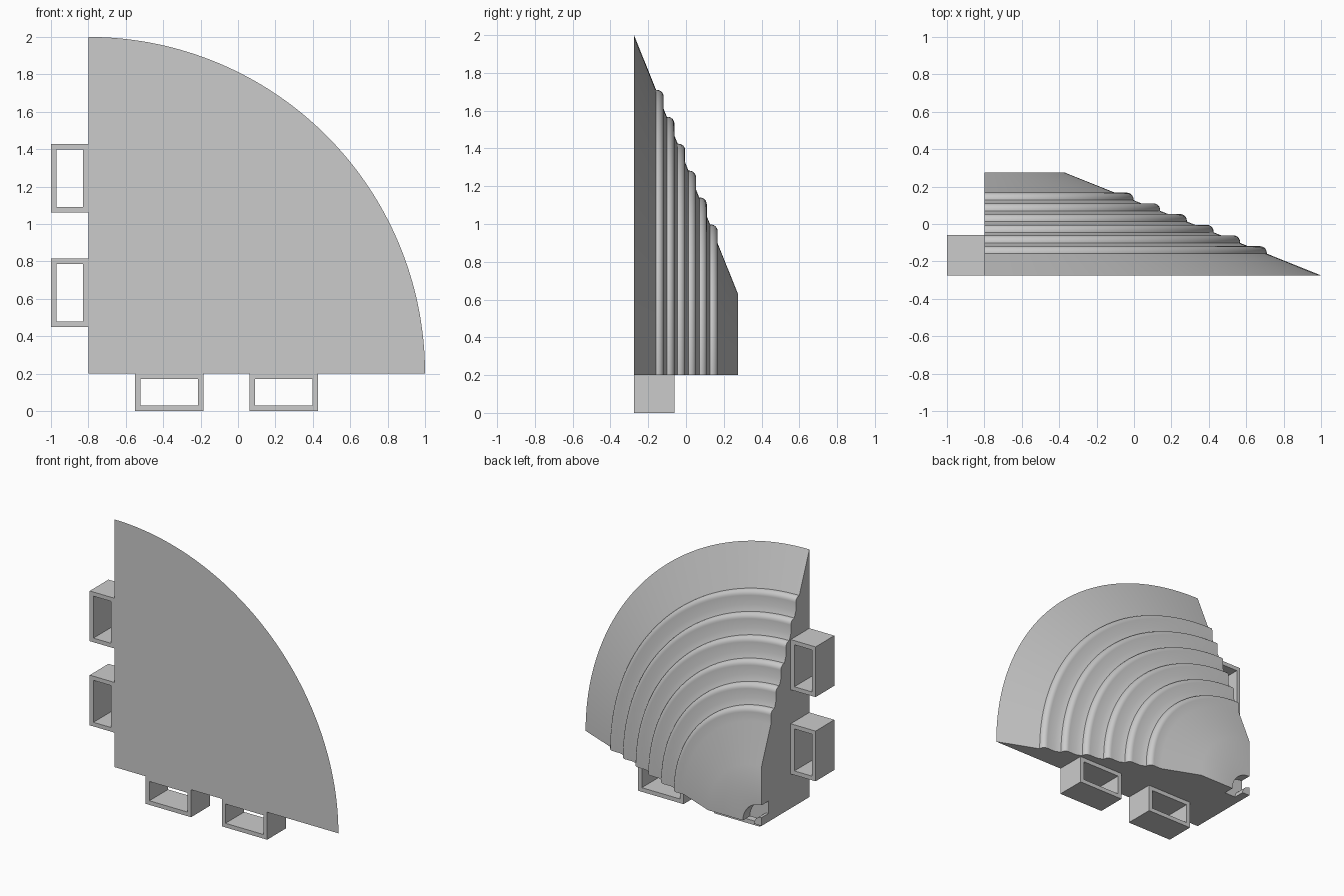
import bpy, bmesh, math
from mathutils import Matrix, Vector

if "Cube" in bpy.data.objects:
    bpy.data.objects.remove(bpy.data.objects["Cube"])

AX, AZ = -0.8, 0.2            # turning axis, running along y
Y0, Y1 = -0.275, 0.275        # front and back planes
R0, R1 = 1.8, 0.43            # cone radii at front and back
SLOPE = (R0 - R1) / (Y1 - Y0)


def cone_y(r):
    return Y0 + (R0 - r) / SLOPE


def finish(bm, name):
    bmesh.ops.remove_doubles(bm, verts=bm.verts, dist=1e-5)
    bmesh.ops.recalc_face_normals(bm, faces=bm.faces)
    mesh = bpy.data.meshes.new(name)
    bm.to_mesh(mesh)
    bm.free()
    obj = bpy.data.objects.new(name, mesh)
    bpy.context.collection.objects.link(obj)
    bpy.ops.object.select_all(action='DESELECT')
    obj.select_set(True)
    bpy.context.view_layer.objects.active = obj
    bpy.ops.object.shade_smooth_by_angle(angle=math.radians(25))
    return obj


# Half section of the cone as (radius, y), with six rounded ridges
profile = [(0, Y0), (R0, Y0)]
step, fillet = 0.04, 0.036
for k in range(6):
    r = 1.51 - 0.1425 * k
    y = cone_y(r)
    top = y + step
    profile.append((r, y))
    for i in range(7):
        a = math.pi / 2 * i / 6
        profile.append((r - fillet + fillet * math.cos(a),
                        top - fillet + fillet * math.sin(a)))
    profile.append((r - step * SLOPE, top))
# Flat back with a ring groove around the axis
profile += [(R1, Y1), (0.15, Y1), (0.15, Y1 - 0.08),
            (0.06, Y1 - 0.08), (0.06, Y1), (0, Y1)]

# Quarter turn of the section, capped at both ends
N = 96
bm = bmesh.new()
rings = []
for j in range(N + 1):
    a = math.pi / 2 * j / N
    c, s = math.cos(a), math.sin(a)
    rings.append([bm.verts.new((AX + r * c, y, AZ + r * s)) for r, y in profile])
for p, q in zip(rings, rings[1:]):
    for i in range(len(profile) - 1):
        if profile[i][0] == 0:
            bm.faces.new((p[i], p[i + 1], q[i + 1]))
        elif profile[i + 1][0] == 0:
            bm.faces.new((p[i], p[i + 1], q[i]))
        else:
            bm.faces.new((p[i], p[i + 1], q[i + 1], q[i]))
bmesh.ops.remove_doubles(bm, verts=bm.verts, dist=1e-5)
for j in (0, N):
    a = math.pi / 2 * j / N
    pts = [Vector((AX + r * math.cos(a), y, AZ + r * math.sin(a))) for r, y in profile]
    bm.faces.new([min(bm.verts, key=lambda v: (v.co - p).length) for p in pts])
finish(bm, "ridged_quarter_cone")


# Rectangular strap loops along both straight edges
def loop(name, x0, x1, z0, z1, t=0.03, y0=Y0, y1=-0.06):
    bm = bmesh.new()

    def rect(d, y):
        return [bm.verts.new(p) for p in ((x0 + d, y, z0 + d), (x1 - d, y, z0 + d),
                                          (x1 - d, y, z1 - d), (x0 + d, y, z1 - d))]
    sides = [rect(0, y0), rect(0, y1), rect(t, y1), rect(t, y0)]
    for a, b in zip(sides, sides[1:] + sides[:1]):
        for i in range(4):
            n = (i + 1) % 4
            bm.faces.new((a[i], a[n], b[n], b[i]))
    finish(bm, name)


for label, start in (("inner", 0.25), ("outer", 0.862)):
    end = start + 0.365
    loop(f"side_loop_{label}", -1.0, AX, AZ + start, AZ + end)
    loop(f"bottom_loop_{label}", AX + start, AX + end, 0.0, AZ)
